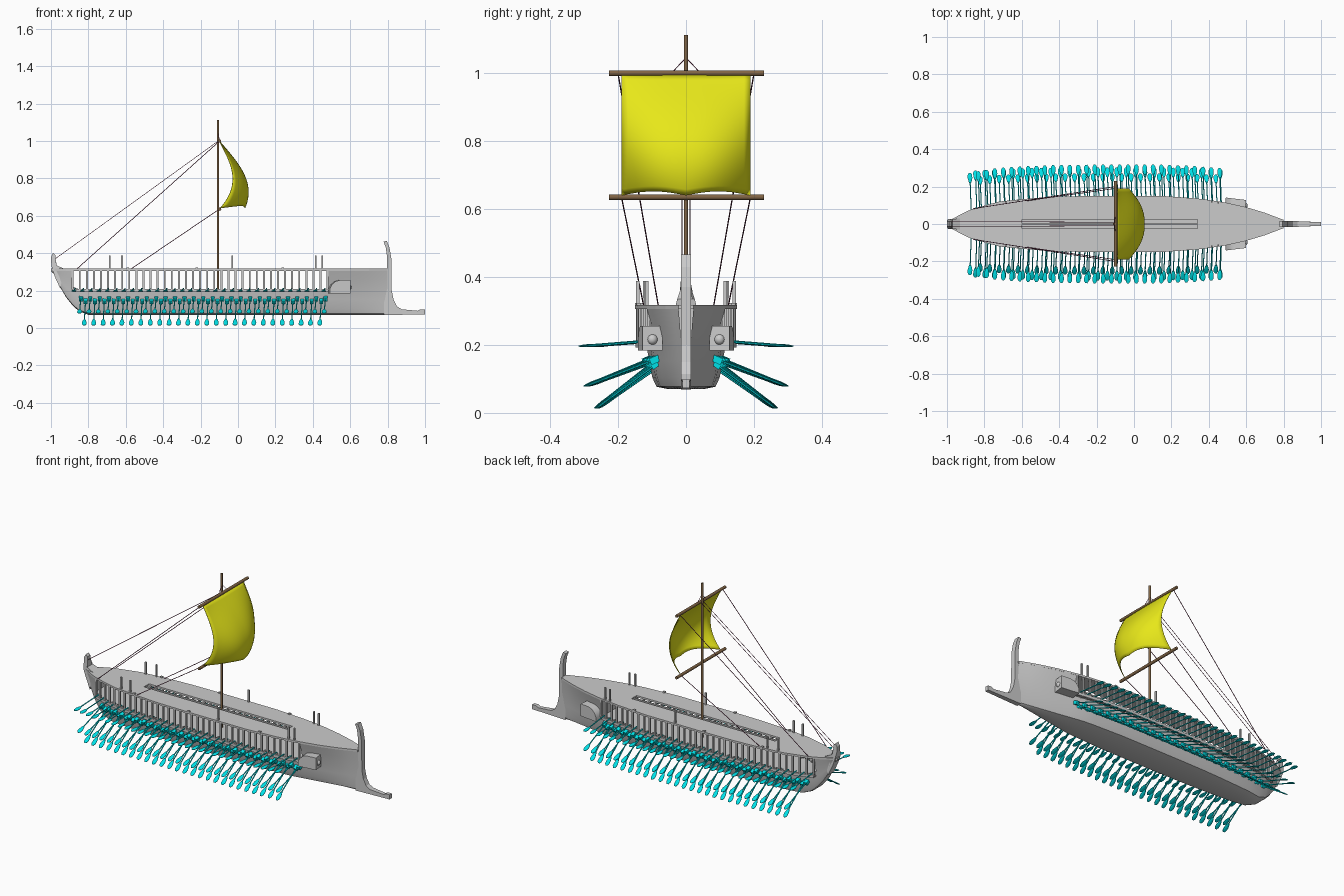
import bpy, bmesh, math
from mathutils import Vector, Matrix

if "Cube" in bpy.data.objects:
    bpy.data.objects.remove(bpy.data.objects["Cube"])


def material(name, rgb):
    m = bpy.data.materials.new(name)
    m.diffuse_color = (*rgb, 1)
    m.use_nodes = True
    m.node_tree.nodes["Principled BSDF"].inputs["Base Color"].default_value = m.diffuse_color
    return m


CYAN = material("cyan", (0.0, 0.75, 0.8))
YELLOW = material("yellow", (0.8, 0.8, 0.01))
BROWN = material("brown", (0.22, 0.13, 0.06))
ROPE = material("rope", (0.22, 0.05, 0.12))


def finish(bm, name, mat=None, smooth=None, recalc=True):
    if recalc:
        bmesh.ops.recalc_face_normals(bm, faces=bm.faces)
    me = bpy.data.meshes.new(name)
    bm.to_mesh(me)
    bm.free()
    ob = bpy.data.objects.new(name, me)
    bpy.context.collection.objects.link(ob)
    if mat:
        me.materials.append(mat)
    if smooth:
        bpy.context.view_layer.objects.active = ob
        ob.select_set(True)
        bpy.ops.object.shade_smooth_by_angle(angle=math.radians(smooth))
        ob.select_set(False)
    return ob


def lerp(tab, x):
    for (a, p), (b, q) in zip(tab, tab[1:]):
        if x <= b:
            return p + (q - p) * max(0, (x - a) / (b - a))
    return tab[-1][1]


def lagrange(tab, x):
    return sum(p * math.prod((x - b) / (a - b) for b, _ in tab if b != a) for a, p in tab)


def box(bm, c, size, rot=None):
    m = Matrix.Translation(c) @ (rot or Matrix()) @ Matrix.Diagonal((*size, 1))
    bmesh.ops.create_cube(bm, size=1, matrix=m)


def rod(bm, a, b, r, n=8):
    a, b = Vector(a), Vector(b)
    d = b - a
    m = Matrix.Translation((a + b) / 2) @ d.to_track_quat('Z', 'Y').to_matrix().to_4x4()
    bmesh.ops.create_cone(bm, cap_ends=True, segments=n, radius1=r, radius2=r, depth=d.length, matrix=m)


# Half-width of the deck and height of the keel along the ship
WIDTH = [(-1, .012), (-.97, .028), (-.9, .066), (-.85, .085), (-.72, .12), (-.55, .138), (-.4, .147),
         (-.2, .15), (.15, .15), (.3, .141), (.46, .121), (.6, .09), (.7, .06), (.8, .022)]
KEEL = [(-1, .34), (-.985, .29), (-.96, .235), (-.92, .165), (-.88, .115), (-.84, .082), (-.8, .07), (.8, .07)]
SECTION = [(0, 0), (.35, 0), (.58, .03), (.66, .14), (.72, .35), (.78, .54), (.9, .8), (1, 1)]
TOP, AFT, FORE = .308, -.89, .485
XS = sorted({-1, -.985, -.97, -.945, -.92, AFT, -.87, -.85, -.8, -.72, -.6, -.5, -.4, -.2, 0, .15, .34,
             .4, FORE, .55, .6, .65, .7, .75, .8})


def W(x):
    return lerp(WIDTH, x)


# Hull: full height at both ends, low with an open gallery amidships
bm = bmesh.new()
for s in (1, -1):
    rows = []
    for x in XS:
        k = min(lerp(KEEL, x), TOP - .004)
        p = 1 + max(0, (x - .4) / .4) * .9
        rows.append([bm.verts.new((x, s * W(x) * f ** p, k + (TOP - k) * g)) for f, g in SECTION])
    for i in range(len(XS) - 1):
        gallery = AFT <= XS[i] < FORE
        for j in range(5 if gallery else 7):
            bm.faces.new((rows[i][j], rows[i + 1][j], rows[i + 1][j + 1], rows[i][j + 1]))
        if gallery:  # rowing floor
            c = [bm.verts.new((v.co.x, 0, v.co.z)) for v in (rows[i][5], rows[i + 1][5])]
            bm.faces.new((rows[i][5], rows[i + 1][5], c[1], c[0]))
    for x in (AFT, FORE):  # bulkheads closing the gallery
        r = rows[XS.index(x)]
        c = [bm.verts.new((x, 0, r[j].co.z)) for j in (7, 5)]
        bm.faces.new((r[5], r[6], r[7], c[0], c[1]))
bmesh.ops.remove_doubles(bm, verts=bm.verts, dist=.0003)
finish(bm, "hull", smooth=35)

# Deck with a long central slot
bm = bmesh.new()
for a, b in zip(XS, XS[1:]):
    for s in (1, -1):
        inner = lambda x: min(.024, W(x) * .5)
        y = [(s * inner(a), s * W(a)), (s * inner(b), s * W(b))]
        spans = [(y[0], y[1])]
        if not -.6 <= a < .34:
            spans.append(((0, y[0][0]), (0, y[1][0])))
        for (p, q), (r, t) in spans:
            bm.faces.new([bm.verts.new(v) for v in ((a, p, .317), (b, r, .317), (b, t, .317), (a, q, .317))])
bmesh.ops.remove_doubles(bm, verts=bm.verts, dist=.0003)
deck = finish(bm, "deck", recalc=False)
bm = bmesh.new()
bm.from_mesh(deck.data)
for f in bm.faces:
    f.normal_update()
    if f.normal.z < 0:
        f.normal_flip()
bm.to_mesh(deck.data)
bm.free()
sol = deck.modifiers.new("thickness", 'SOLIDIFY')
sol.thickness = .011
sol.offset = -1
bm = bmesh.new()
box(bm, (-.13, 0, .309), (.94, .006, .008))
finish(bm, "slot_beam")

# Gallery pillars, outrigger rails and their brackets
bm = bmesh.new()
N = 37
for s in (1, -1):
    pts = []
    for i in range(N):
        x = AFT + .006 + (FORE - AFT - .012) * i / (N - 1)
        y = W(x) - .007
        box(bm, (x, s * y, .258), (.01, .009, .106))
        box(bm, (x, s * y * .88, .199), (.008, y * .26, .008))
        pts.append((x, s * y, .2))
    for a, b in zip(pts, pts[1:]):
        a, b = Vector(a), Vector(b)
        box(bm, (a + b) / 2, ((b - a).length, .012, .016), (b - a).to_track_quat('X', 'Z').to_matrix().to_4x4())
finish(bm, "gallery_pillars")

# Mooring posts on deck
bm = bmesh.new()
for s in (1, -1):
    for x in (-.685, -.62, -.03, .415, .45):
        box(bm, (x, s * (W(x) - .008), .35), (.009, .009, .076))
    for x in (-.59, -.22, .24):
        box(bm, (x, s * (W(x) - .005), .319), (.014, .012, .01))
finish(bm, "deck_posts")

# Bow post and ram, stern post: side profiles with thickness
def slab(name, profile, thick):
    bm = bmesh.new()
    sides = [[bm.verts.new((x, s * thick(x, z), z)) for x, z in profile] for s in (1, -1)]
    bm.faces.new(sides[0])
    bm.faces.new(sides[1][::-1])
    for i in range(len(profile)):
        j = (i + 1) % len(profile)
        bm.faces.new((sides[0][i], sides[0][j], sides[1][j], sides[1][i]))
    finish(bm, name)


slab("bow_post_and_ram", [(.778, .462), (.795, .466), (.81, .43), (.82, .37), (.822, .2), (.832, .15), (.85, .115),
                          (.875, .1), (.96, .092), (.975, .1), (1, .1), (1, .073), (.78, .069), (.78, .31),
                          (.797, .32), (.797, .38), (.79, .43)],
     lambda x, z: .015 if x < .9 else .011)
slab("stern_post", [(-.93, .317), (-.97, .335), (-.975, .37), (-.977, .39), (-.988, .402), (-.998, .385),
                    (-1, .36), (-.995, .32), (-.98, .275), (-.95, .21)],
     lambda x, z: .03 if x > -.96 else (.026 if z < .34 else .014))

# Bow cheek boxes with rounded inner top and a round boss
bm = bmesh.new()
for s in (1, -1):
    prof = [(-.055, -.035), (.055, -.035), (.055, .037), (0, .037), (-.025, .03), (-.045, .012), (-.055, -.01)]
    rot = Matrix.Translation((.542, s * .105, .219)) @ Matrix.Rotation(-s * .12, 4, 'Z')
    ends = [[bm.verts.new(rot @ Vector((x, y, z))) for x, z in prof] for y in (-.03, .03)]
    bm.faces.new(ends[0])
    bm.faces.new(ends[1][::-1])
    for i in range(7):
        j = (i + 1) % 7
        bm.faces.new((ends[0][i], ends[0][j], ends[1][j], ends[1][i]))
    bmesh.ops.create_uvsphere(bm, u_segments=12, v_segments=8, radius=.016,
                              matrix=rot @ Matrix.Translation((.05, 0, -.003)))
finish(bm, "cheek_boxes", smooth=30)

# Oars: shaft along local X, leaf blade lying flat with its width along the ship
def oar(bm, root, tip):
    root, tip = Vector(root), Vector(tip)
    d = (tip - root).normalized()
    rod(bm, root, tip - d * .05, .0032, 6)
    side = Vector((1, 0, 0))
    side = (side - d * side.dot(d)).normalized()
    rot = Matrix((d, side, d.cross(side))).transposed().to_4x4()
    m = Matrix.Translation(tip - d * .032) @ rot
    new = bmesh.ops.create_uvsphere(bm, u_segments=10, v_segments=5, radius=1)["verts"]
    for v in new:
        u = v.co.x
        v.co = m @ Vector((u * .032, v.co.y * .018 * (.72 + .28 * u), v.co.z * .004))


# rows: count, first x, last x, root z, root width factor, tip y, tip z
ROWS = [(31, -.87, .465, .212, .8, .32, .196, False), (27, -.84, .468, .16, .7, .304, .078, True),
        (26, -.815, .445, .148, .66, .272, .012, True)]
bm, collars = bmesh.new(), bmesh.new()
for n, x0, x1, rz, rf, ty, tz, collar in ROWS:
    for i in range(n):
        x = x0 + (x1 - x0) * i / (n - 1)
        for s in (1, -1):
            y = s * W(x) * rf
            shrink = (.15 - W(x)) * (.25 if collar else .6)
            tip = (x - .008, s * (ty - shrink), tz)
            oar(bm, (x, y, rz), tip)
            if collar:
                tilt = Matrix.Rotation(-s * (.4 if rz > .15 else .6), 4, 'X')
                box(collars, (x, y + s * .008, rz - .004), (.02, .03, .02), tilt)
finish(bm, "oars", CYAN, smooth=40)
finish(collars, "oar_collars", CYAN)

# Mast and yards
bm = bmesh.new()
rod(bm, (-.107, 0, .2), (-.107, 0, 1.112), .0065, 12)
for z in (1.0, .635):
    rod(bm, (-.098, -.226, z), (-.098, .23, z), .0085, 12)
finish(bm, "mast_and_yards", BROWN, smooth=40)

# Billowing sail
EDGE = [(0, -.097), (.25, -.053), (.57, -.027), (.82, -.05), (1, -.095)]
MID = [(0, -.095), (.27, -.015), (.55, .043), (.78, .057), (1, .038)]
bm = bmesh.new()
n = 20
g = []
for i in range(n + 1):
    v = i / n
    row = []
    for j in range(n + 1):
        u = 2 * j / n - 1
        e, m = lagrange(EDGE, v), lagrange(MID, v)
        z = .997 - .357 * v + .012 * v ** 4 * math.sin(math.pi * abs(u))
        row.append(bm.verts.new((e + (m - e) * (1 - abs(u) ** 2.4), u * .19, z)))
    g.append(row)
for i in range(n):
    for j in range(n):
        bm.faces.new((g[i][j], g[i + 1][j], g[i + 1][j + 1], g[i][j + 1]))
sail = finish(bm, "sail", YELLOW, smooth=60)
sail.modifiers.new("thickness", 'SOLIDIFY').thickness = .003

# Rigging
bm = bmesh.new()
for s in (1, -1):
    rod(bm, (-.1, s * .2, .998), (-.86, s * .082, .317), .002, 5)
    rod(bm, (-.1, s * .19, .635), (-.57, s * .125, .317), .002, 5)
    rod(bm, (-.105, s * .01, 1.0), (-.988, s * .012, .362), .0015, 5)
    rod(bm, (-.1, s * .04, 1.003), (-.105, 0, 1.045), .0015, 5)
finish(bm, "rigging", ROPE)
